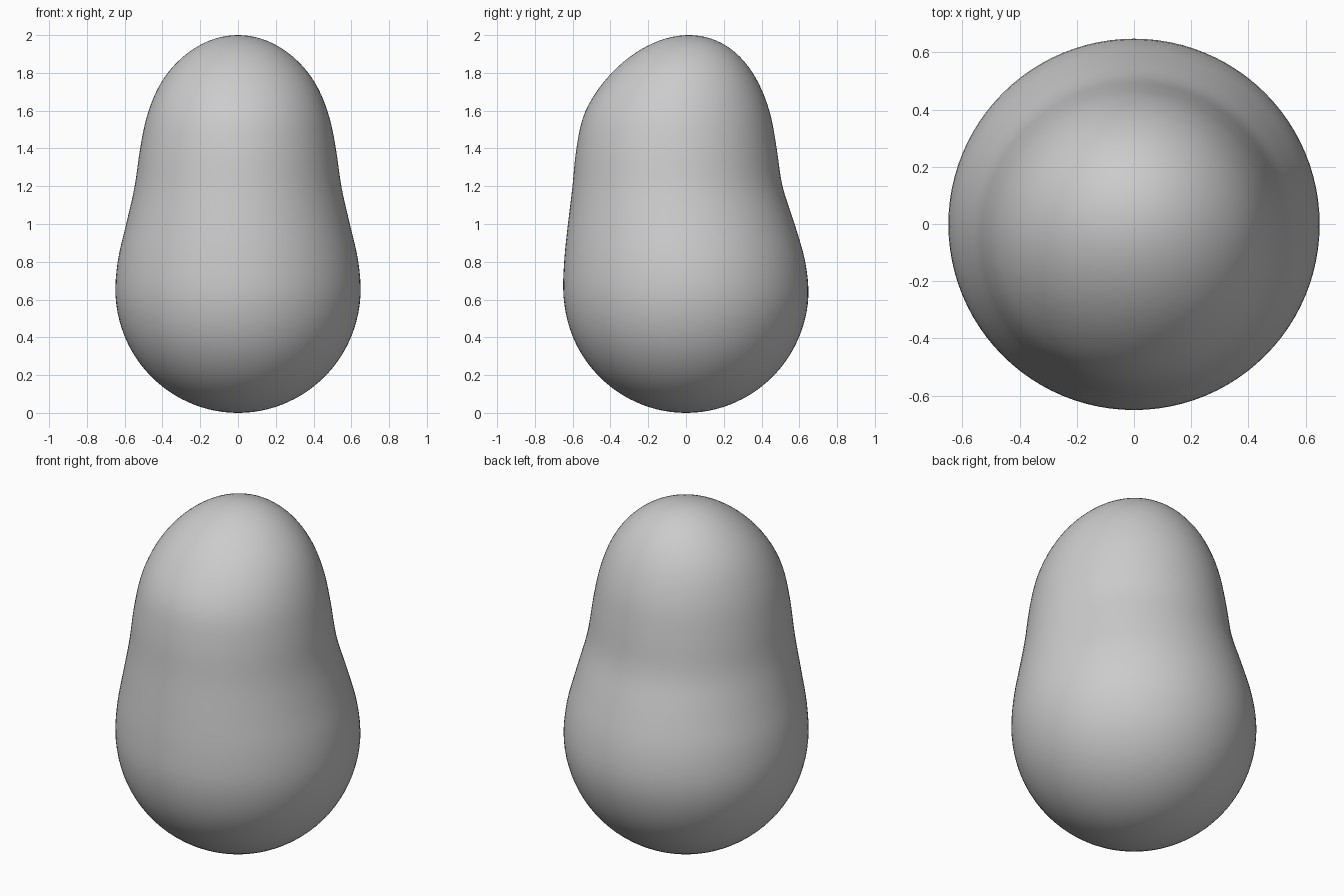
import bpy, bmesh, math

if "Cube" in bpy.data.objects:
    bpy.data.objects.remove(bpy.data.objects["Cube"])

# Profile at even heights z = 0, 0.2 ... 2.0: half width, half depth, depth-centre offset
HALF_X = [0, .467, .598, .647, .637, .592, .547, .518, .473, .372, 0]
HALF_Y = [0, .467, .598, .647, .638, .600, .556, .530, .486, .373, 0]
CENTRE_Y = [0, 0, 0, 0, -.007, -.025, -.045, -.050, -.045, -.020, .015]
POLES = (.80, .63)  # roundness of bottom and top relative to a unit sphere


def ratios(halves):
    """Express half sizes as a share of the unit sphere, so the poles stay round."""
    inner = [h / math.sqrt(.2 * i * (2 - .2 * i)) for i, h in enumerate(halves) if 0 < i < 10]
    return [POLES[0]] + inner + [POLES[1]]


def smooth(keys, z):
    """Catmull-Rom interpolation of evenly spaced keys."""
    i = min(int(z / .2), len(keys) - 2)
    t = z / .2 - i
    b, c = keys[i], keys[i + 1]
    a = keys[i - 1] if i else 2 * b - c
    d = keys[i + 2] if i + 2 < len(keys) else 2 * c - b
    return b + .5 * t * (c - a + t * (2 * a - 5 * b + 4 * c - d + t * (3 * (b - c) + d - a)))


# Pear-shaped body: a sphere reshaped by the profile
rx, ry = ratios(HALF_X), ratios(HALF_Y)
bm = bmesh.new()
bmesh.ops.create_uvsphere(bm, u_segments=96, v_segments=64, radius=1)
for v in bm.verts:
    z = min(max(v.co.z + 1, 0), 2)
    v.co = (v.co.x * smooth(rx, z), v.co.y * smooth(ry, z) + smooth(CENTRE_Y, z), z)
for f in bm.faces:
    f.smooth = True
mesh = bpy.data.meshes.new("pear_body")
bm.to_mesh(mesh)
bm.free()
body = bpy.data.objects.new("pear_body", mesh)
bpy.context.collection.objects.link(body)
